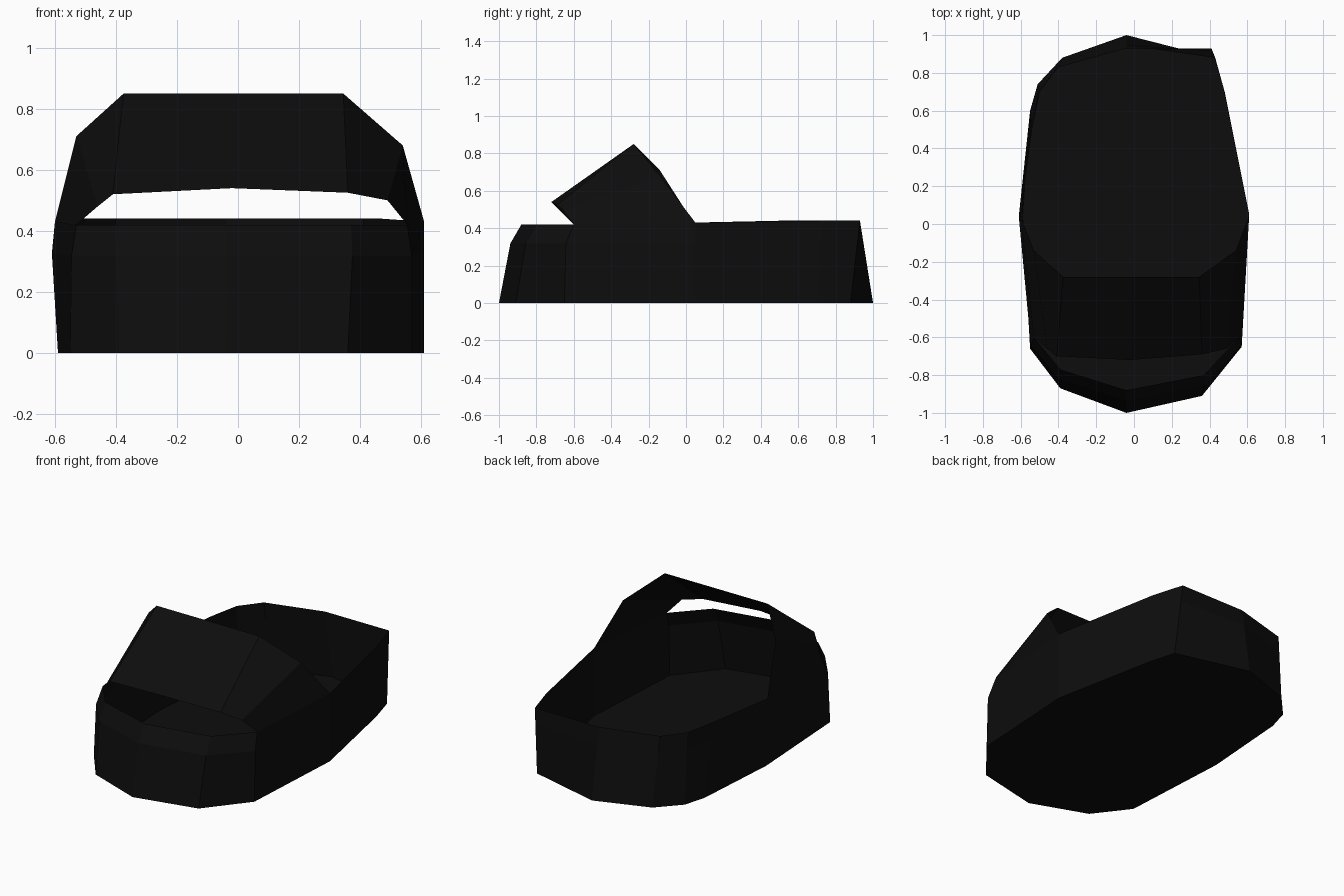
import bpy

cube = bpy.data.objects.get("Cube")
if cube:
    bpy.data.objects.remove(cube, do_unlink=True)

# Single near-black material
black = bpy.data.materials.new("soft black")
black.use_nodes = True
colour = (0.004, 0.004, 0.004, 1)
black.diffuse_color = colour
bsdf = next(n for n in black.node_tree.nodes if n.type == "BSDF_PRINCIPLED")
bsdf.inputs["Base Color"].default_value = colour
bsdf.inputs["Roughness"].default_value = 0.8


def add_mesh(name, verts, faces):
    mesh = bpy.data.meshes.new(name)
    mesh.from_pydata(verts, [], faces)
    mesh.materials.append(black)
    mesh.update()
    obj = bpy.data.objects.new(name, mesh)
    bpy.context.collection.objects.link(obj)
    return obj


def loft(name, rows, closed):
    """Skin a list of equally long point rows with quads."""
    n = len(rows[0])
    verts = [p for row in rows for p in row]
    faces = []
    for r in range(len(rows) - 1):
        for i in range(n if closed else n - 1):
            j = (i + 1) % n
            faces.append((r * n + i, r * n + j, (r + 1) * n + j, (r + 1) * n + i))
    return add_mesh(name, verts, faces)


# Outline of the sole, counter-clockwise from the toe
base = [(-.04, -1), (.36, -.91), (.57, -.65), (.61, .05), (.48, .70),
        (.43, .88), (-.04, 1), (-.38, .88), (-.51, .74), (-.55, .60),
        (-.59, .04), (-.55, -.66), (-.39, -.87)]
# Matching outline of the open rim
rim = [(-.04, -.88, .42), (.37, -.80, .42), (.555, -.60, .42), (.61, .05, .43),
       (.47, .73, .44), (.41, .93, .44), (-.04, .93, .44), (-.40, .83, .44),
       (-.50, .70, .44), (-.54, .50, .44), (-.60, .04, .43),
       (-.53, -.60, .42), (-.39, -.77, .42)]

bottom = [(x, y, 0) for x, y in base]

# Shoulder row below the rim, bulging a little at the toe and the right side
shoulder = []
for (bx, by), (rx, ry, rz) in zip(base, rim):
    t = 0.76
    x, y = bx + (rx - bx) * t, by + (ry - by) * t
    if by < -0.5:
        y -= 0.03
        x *= 1.02
    elif bx < -0.57:
        x = -0.61
    shoulder.append((x, y, rz * t))

add_mesh("sole", bottom, [tuple(reversed(range(len(bottom))))])
loft("side_wall", [bottom, shoulder, rim], True)

# Arched strap over the instep: front opening edge to raised rear edge
front_edge = [rim[2], (.49, -.66, .50), (.36, -.69, .525), (-.02, -.72, .54),
              (-.41, -.70, .52), (-.46, -.66, .48), rim[11]]
rear_edge = [rim[3], (.54, -.14, .68), (.345, -.28, .85), (-.02, -.28, .85),
             (-.375, -.28, .85), (-.53, -.14, .71), rim[10]]
loft("instep_strap", [front_edge, rear_edge], False)
